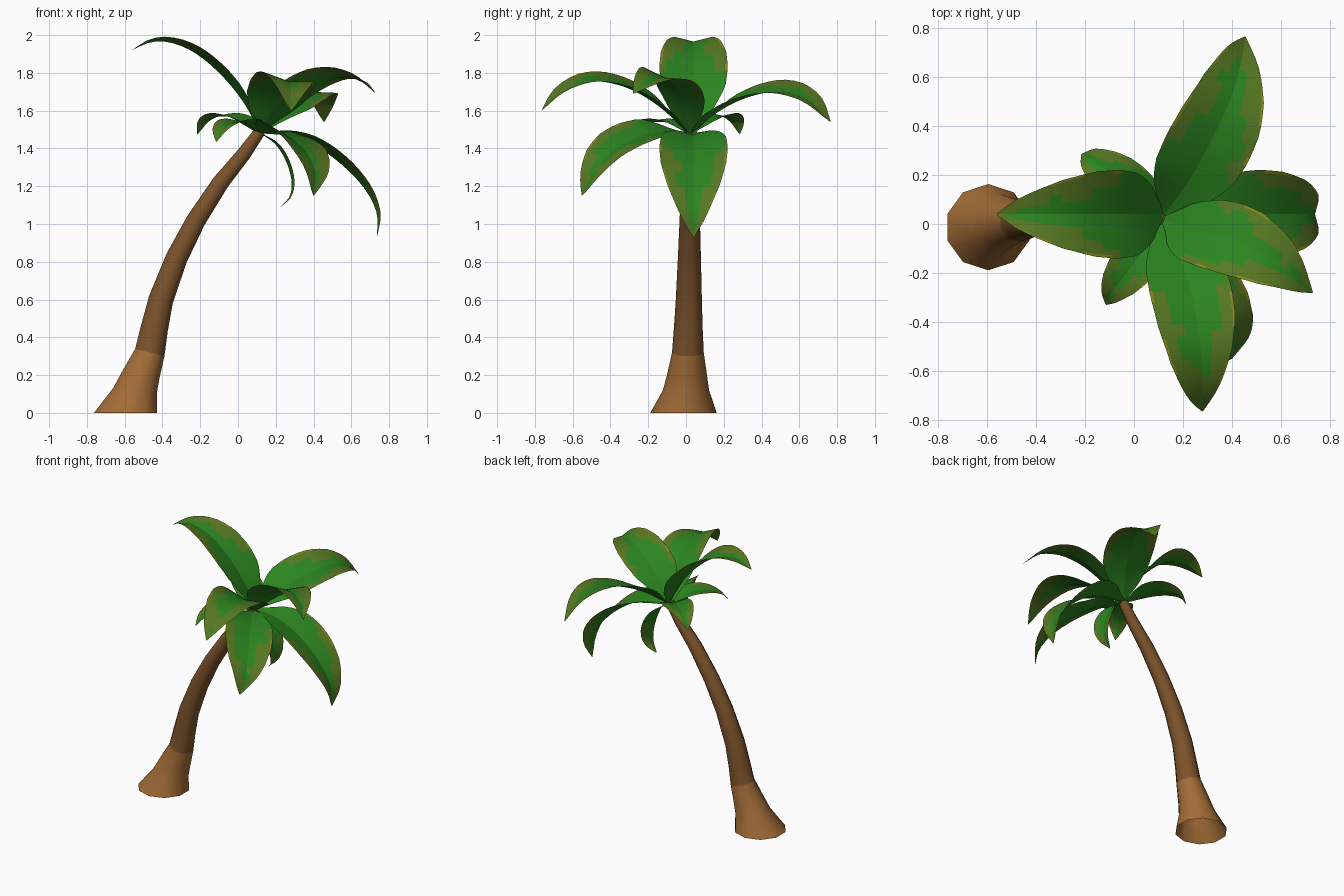
import bpy, math, random
from mathutils import Vector

if "Cube" in bpy.data.objects:
    bpy.data.objects.remove(bpy.data.objects["Cube"])

random.seed(4)


def material(name, rgb):
    m = bpy.data.materials.new(name)
    m.diffuse_color = (*rgb, 1)
    m.use_nodes = True
    m.node_tree.nodes["Principled BSDF"].inputs["Base Color"].default_value = m.diffuse_color
    return m


BROWN = material("bark light brown", (0.36, 0.15, 0.038))
DARK = material("bark dark brown", (0.20, 0.085, 0.024))
GREEN = material("leaf green", (0.024, 0.235, 0.014))
OLIVE = material("leaf olive", (0.095, 0.19, 0.016))
YELLOW = material("leaf yellow edge", (0.25, 0.25, 0.012))


def make_object(name, verts, faces, mats, indices=None, angle=30):
    me = bpy.data.meshes.new(name)
    me.from_pydata(verts, [], faces)
    for m in mats:
        me.materials.append(m)
    if indices:
        for p, k in zip(me.polygons, indices):
            p.material_index = k
    ob = bpy.data.objects.new(name, me)
    bpy.context.collection.objects.link(ob)
    bpy.ops.object.select_all(action='DESELECT')
    ob.select_set(True)
    bpy.context.view_layer.objects.active = ob
    bpy.ops.object.shade_smooth_by_angle(angle=math.radians(angle))
    return ob


def spline(pts, t):
    """Catmull-Rom point on a path, t from 0 to 1."""
    p = [Vector(q) for q in pts]
    p = [2 * p[0] - p[1]] + p + [2 * p[-1] - p[-2]]
    n = len(pts) - 1
    i = min(int(t * n), n - 1)
    f = t * n - i
    a, b, c, d = p[i:i + 4]
    return 0.5 * (2 * b + (c - a) * f + (2 * a - 5 * b + 4 * c - d) * f * f
                  + (3 * b - a - 3 * c + d) * f ** 3)


def lerp_table(table, t):
    for (t0, w0), (t1, w1) in zip(table, table[1:]):
        if t <= t1:
            return w0 + (w1 - w0) * (t - t0) / (t1 - t0)
    return table[-1][1]


# Trunk: ten-sided open tube with a flared foot (x, y, z, radius, lean in degrees)
RINGS = [(-0.595, -0.013, 0.0, 0.176, 0), (-0.545, 0.0, 0.12, 0.122, 6),
         (-0.515, 0.005, 0.20, 0.106, 10), (-0.467, 0.01, 0.32, 0.084, 14),
         (-0.442, 0.012, 0.45, 0.076, 15), (-0.408, 0.015, 0.60, 0.069, 18),
         (-0.325, 0.018, 0.82, 0.061, 24), (-0.222, 0.02, 1.02, 0.054, 29),
         (-0.092, 0.02, 1.22, 0.047, 33), (0.03, 0.02, 1.37, 0.040, 33),
         (0.115, 0.02, 1.49, 0.032, 30)]
SIDES = 10
verts, faces, idx = [], [], []
for x, y, z, r, lean in RINGS:
    a = math.radians(lean)
    for k in range(SIDES):
        u = math.pi / 2 + k * math.tau / SIDES
        dx = r * math.cos(u)
        verts.append((x + dx * math.cos(a), y + r * math.sin(u), z - dx * math.sin(a)))
for i in range(len(RINGS) - 1):
    for k in range(SIDES):
        n = (k + 1) % SIDES
        faces.append((i * SIDES + k, i * SIDES + n, (i + 1) * SIDES + n, (i + 1) * SIDES + k))
        idx.append(0 if i < 3 else 1)  # light foot, dark stem
faces.append([(len(RINGS) - 1) * SIDES + k for k in range(SIDES)])
idx.append(1)
make_object("trunk", verts, faces, [BROWN, DARK], idx, angle=40)

# Leaves: V-creased blades swept along a rib curve
WIDTH = [(0, 0.08), (0.08, 0.33), (0.16, 0.64), (0.28, 0.93), (0.42, 1.0), (0.56, 0.95),
         (0.70, 0.77), (0.82, 0.52), (0.92, 0.26), (1.0, 0.01)]
COLS = [-1, -0.93, -0.8, -0.62, -0.35, 0, 0.35, 0.62, 0.8, 0.93, 1]
ROWS = 20


def leaf(name, rib, half_width, roll=0.0, crease=0.18):
    d = Vector(rib[-1]) - Vector(rib[0])
    side = Vector((d.y, -d.x, 0)).normalized()
    # even spacing along the rib
    fine = [spline(rib, k / 200) for k in range(201)]
    run = [0.0]
    for a, b in zip(fine, fine[1:]):
        run.append(run[-1] + (b - a).length)
    pts, k = [], 0
    for i in range(ROWS + 1):
        while k < 200 and run[k] < run[-1] * i / ROWS - 1e-6:
            k += 1
        pts.append(fine[k])
    verts, faces, idx = [], [], []
    for i, p in enumerate(pts):
        tan = (pts[min(i + 1, ROWS)] - pts[max(i - 1, 0)]).normalized()
        up = side.cross(tan).normalized()
        s = (side + up * roll * min(1, i / 5)).normalized()
        w = half_width * lerp_table(WIDTH, i / ROWS)
        for c in COLS:
            verts.append(p + s * c * w + up * crease * abs(c) * w)
    n = len(COLS)
    start = {-1: 0.0, 1: 0.0}
    for i in range(ROWS):
        t = (i + 0.5) / ROWS
        if i % 2 == 0:  # ragged border of the olive patches
            start = {g: random.uniform(-0.28, 0.08) for g in (-1, 1)}
        for j in range(n - 1):
            faces.append((i * n + j, i * n + j + 1, (i + 1) * n + j + 1, (i + 1) * n + j))
            c = (COLS[j] + COLS[j + 1]) / 2
            g = 1 if c > 0 else -1
            edge = abs(c)
            if edge > 0.95 and 0.4 < t < 0.9 and (i // 3 + (g > 0)) % 2:
                idx.append(2)
            elif t > 0.3 and edge + 1.35 * (t - 0.5) > 0.76 + start[g]:
                idx.append(1)
            else:
                idx.append(0)
    make_object(name, verts, faces, [GREEN, OLIVE, YELLOW], idx, angle=14)


leaf("leaf_left_high", [(0.12, 0.04, 1.48), (0.025, 0.04, 1.65), (-0.095, 0.04, 1.795),
     (-0.235, 0.04, 1.91), (-0.37, 0.04, 1.963), (-0.47, 0.04, 1.96), (-0.56, 0.04, 1.92)],
     0.182, 0, 0.25)
leaf("leaf_right_low", [(0.12, 0.04, 1.48), (0.27, 0.04, 1.465), (0.415, 0.04, 1.41),
     (0.56, 0.04, 1.305), (0.675, 0.04, 1.18), (0.735, 0.04, 1.055), (0.735, 0.04, 0.93)],
     0.182, 0, 0.27)
leaf("leaf_back", [(0.12, 0.03, 1.48), (0.225, 0.18, 1.60), (0.315, 0.34, 1.675),
     (0.39, 0.50, 1.70), (0.435, 0.65, 1.655), (0.455, 0.765, 1.54)], 0.18, -0.22)
leaf("leaf_right_high", [(0.12, 0.02, 1.48), (0.25, -0.02, 1.63), (0.39, -0.06, 1.73),
     (0.52, -0.115, 1.775), (0.64, -0.19, 1.76), (0.73, -0.28, 1.69)], 0.16, 0.25)
leaf("leaf_front_high", [(0.12, 0.01, 1.48), (0.19, -0.14, 1.62), (0.24, -0.31, 1.72),
     (0.27, -0.49, 1.755), (0.28, -0.65, 1.705), (0.28, -0.765, 1.60)], 0.17, 0.18)
leaf("leaf_front_low", [(0.12, 0.01, 1.48), (0.20, -0.13, 1.49), (0.29, -0.28, 1.45),
     (0.365, -0.405, 1.375), (0.41, -0.49, 1.27), (0.40, -0.55, 1.15)], 0.165, 0.32)
leaf("leaf_small_front", [(0.11, 0.01, 1.48), (0.05, -0.09, 1.535), (-0.03, -0.20, 1.535),
     (-0.09, -0.28, 1.495), (-0.115, -0.33, 1.435)], 0.095)
leaf("leaf_small_back", [(0.11, 0.03, 1.48), (0.02, 0.11, 1.545), (-0.08, 0.195, 1.57),
     (-0.17, 0.26, 1.545), (-0.215, 0.285, 1.475)], 0.105)
leaf("leaf_small_hanging", [(0.12, 0.02, 1.48), (0.20, 0.02, 1.42), (0.255, 0.02, 1.33),
     (0.283, 0.02, 1.23), (0.275, 0.02, 1.15), (0.225, 0.02, 1.09)], 0.095, 0, 0.2)
